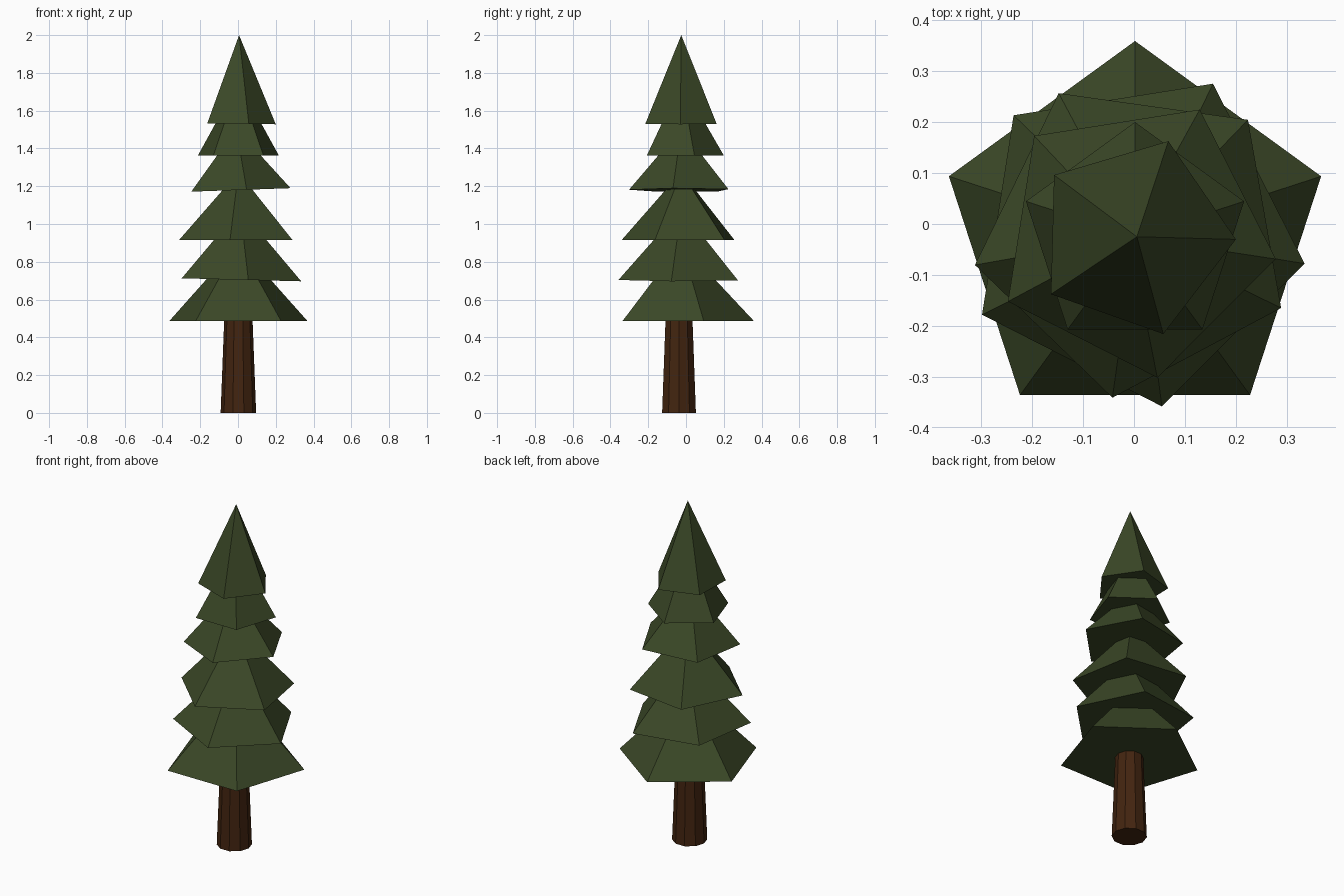
import bpy, math

if "Cube" in bpy.data.objects:
    bpy.data.objects.remove(bpy.data.objects["Cube"])


def material(name, rgb):
    m = bpy.data.materials.new(name)
    m.diffuse_color = (*rgb, 1.0)
    m.use_nodes = True
    m.node_tree.nodes["Principled BSDF"].inputs["Base Color"].default_value = m.diffuse_color
    return m


GREEN = material("dark pine green", (0.043, 0.064, 0.020))
BROWN = material("bark brown", (0.055, 0.018, 0.005))


def frustum(name, sides, centre, r1, r2, height, angle, tilt, mat):
    """Flat-sided cone or frustum, its base at centre, first corner at angle (degrees)."""
    def ring(r, z):
        return [(r * math.cos(math.radians(angle) + math.tau * i / sides),
                 r * math.sin(math.radians(angle) + math.tau * i / sides), z)
                for i in range(sides)]
    n = sides
    verts = ring(r1, 0)
    faces = [tuple(reversed(range(n)))]
    if r2 > 0:
        verts += ring(r2, height)
        faces += [(i, (i + 1) % n, n + (i + 1) % n, n + i) for i in range(n)]
        faces.append(tuple(range(n, 2 * n)))
    else:
        verts.append((0, 0, height))
        faces += [(i, (i + 1) % n, n) for i in range(n)]
    mesh = bpy.data.meshes.new(name)
    mesh.from_pydata(verts, [], faces)
    mesh.materials.append(mat)
    ob = bpy.data.objects.new(name, mesh)
    ob.location = centre
    ob.rotation_euler = (0, tilt, 0)
    bpy.context.collection.objects.link(ob)
    return ob


# Trunk
frustum("trunk", 10, (0.002, -0.037, 0), 0.094, 0.074, 0.52, 0, 0, BROWN)

# Branch tiers: base z, radius, height to imaginary tip, cut height, angle, tilt
tiers = [
    (0.487, 0.384, 0.410, 0.27, 90, 0.0),
    (0.705, 0.337, 0.375, 0.26, -9, 0.025),
    (0.915, 0.319, 0.360, 0.29, 46, 0.0),
    (1.180, 0.280, 0.325, 0.23, -9, -0.035),
    (1.363, 0.225, 0.390, 0.21, 90, 0.0),
]
for i, (z, r, tip, h, ang, tilt) in enumerate(tiers):
    frustum(f"branch_tier_{i + 1}", 5, (0.002, -0.025, z), r, r * (1 - h / tip),
            h, ang, tilt, GREEN)

# Pointed top
frustum("tree_top", 5, (0.001, -0.025, 1.53), 0.199, 0, 0.47, -1.5, 0.01, GREEN)
